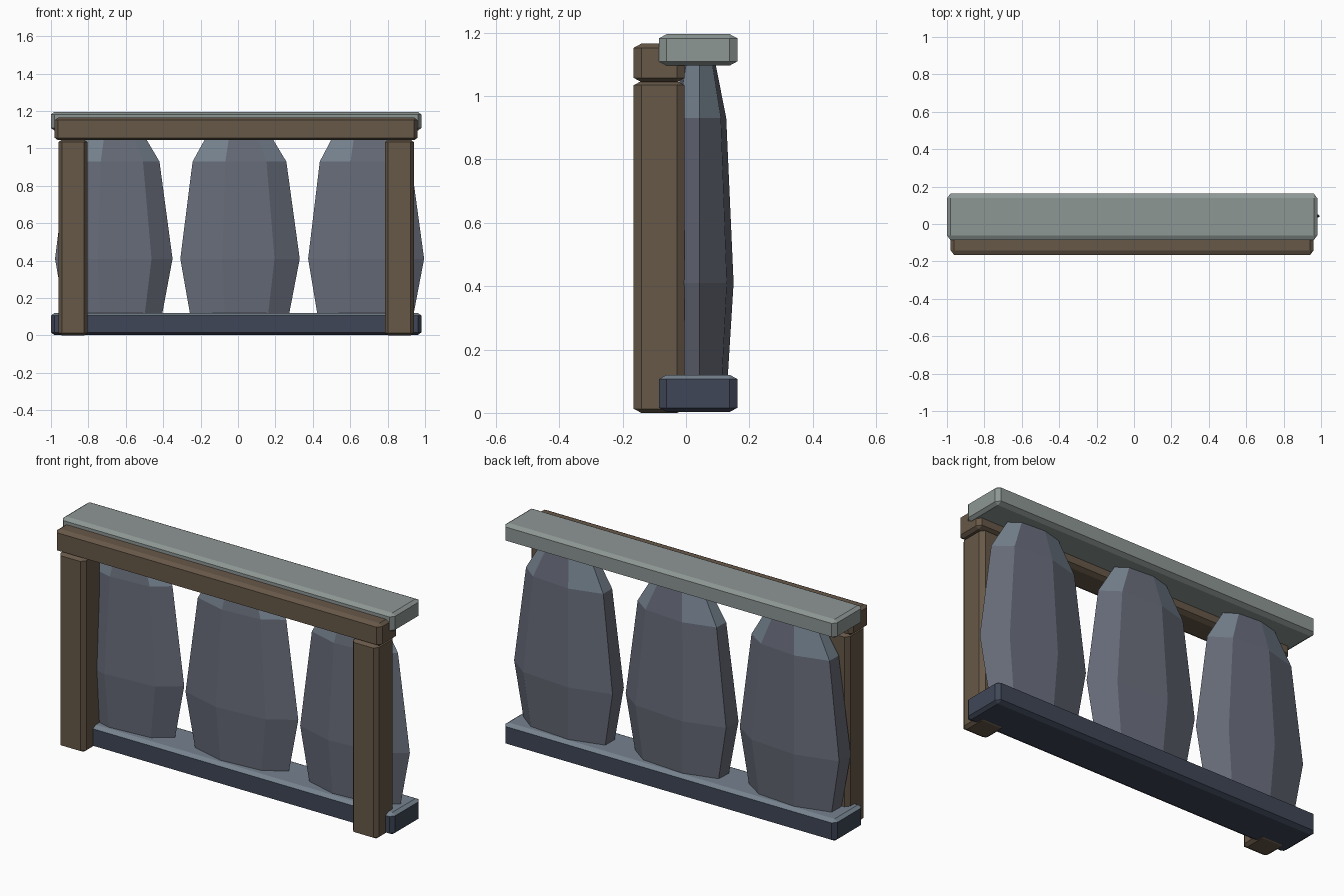
import bpy, bmesh, math, random

if "Cube" in bpy.data.objects:
    bpy.data.objects.remove(bpy.data.objects["Cube"])

random.seed(4)


def material(name, rgb):
    m = bpy.data.materials.new(name)
    m.diffuse_color = (*rgb, 1)
    m.use_nodes = True
    m.node_tree.nodes["Principled BSDF"].inputs["Base Color"].default_value = m.diffuse_color
    return m


WOOD = material("wood", (0.135, 0.098, 0.065))
STONE = material("stone", (0.135, 0.148, 0.19))
DARK = material("dark_stone", (0.05, 0.062, 0.095))
PALE = material("pale_stone", (0.27, 0.31, 0.30))
WORN = material("worn_top", (0.18, 0.225, 0.275))


def finish(bm, name, mats):
    bmesh.ops.recalc_face_normals(bm, faces=bm.faces)
    if len(mats) > 1:  # upward facets take the lighter second colour
        for f in bm.faces:
            f.normal_update()
            f.material_index = int(f.normal.z > 0.2)
    me = bpy.data.meshes.new(name)
    bm.to_mesh(me)
    bm.free()
    for m in mats:
        me.materials.append(m)
    ob = bpy.data.objects.new(name, me)
    bpy.context.collection.objects.link(ob)
    return ob


def block(name, lo, hi, mats, chamfer=(0.018, 0.024, 0.013)):
    """Box between two corners with a separate chamfer per axis."""
    bm = bmesh.new()
    bmesh.ops.create_cube(bm, size=2)
    bmesh.ops.bevel(bm, geom=bm.edges[:], offset=0.1, segments=1,
                    affect='EDGES', profile=0.5)
    for v in bm.verts:
        for i in range(3):
            mid, half = (lo[i] + hi[i]) / 2, (hi[i] - lo[i]) / 2
            d = half if abs(v.co[i]) > 0.97 else half - chamfer[i]
            v.co[i] = mid + math.copysign(d, v.co[i])
    return finish(bm, name, mats)


def upright(name, cx, rx):
    """Seven-sided standing stone lofted through four rings."""
    sides = 7
    jitter = [random.uniform(-0.012, 0.012) for _ in range(sides)]
    jitter[0] = 0
    bm = bmesh.new()
    rings = []
    for z, r in ((0.08, 0.81), (0.41, 1.0), (0.93, 0.785), (1.12, 0.44)):
        rings.append([bm.verts.new((
            cx + r * (rx * math.cos(math.tau * i / sides) + jitter[i]),
            0.042 + r * 0.111 * math.sin(math.tau * i / sides), z))
            for i in range(sides)])
    for a, b in zip(rings, rings[1:]):
        for i in range(sides):
            j = (i + 1) % sides
            bm.faces.new((a[i], a[j], b[j], b[i]))
    bm.faces.new(rings[0][::-1])
    bm.faces.new(rings[-1])
    return finish(bm, name, (STONE, WORN))


# Base plinth and capstone slab
block("base_plinth", (-1.0, -0.085, 0.003), (0.98, 0.162, 0.12), (DARK, WORN))
block("cap_slab", (-1.0, -0.085, 1.096), (0.98, 0.162, 1.195), (PALE,))

# Timber frame in front
for side, x in (("left", -0.96), ("right", 0.785)):
    block(side + "_post", (x, -0.165, 0), (x + 0.155, -0.004, 1.047), (WOOD,))
block("top_beam", (-0.98, -0.165, 1.044), (0.96, -0.004, 1.165), (WOOD,))

# Standing stones between plinth and slab
for name, cx, rx in (("left_stone", -0.675, 0.325),
                     ("middle_stone", -0.003, 0.333),
                     ("right_stone", 0.665, 0.33)):
    upright(name, cx, rx)
